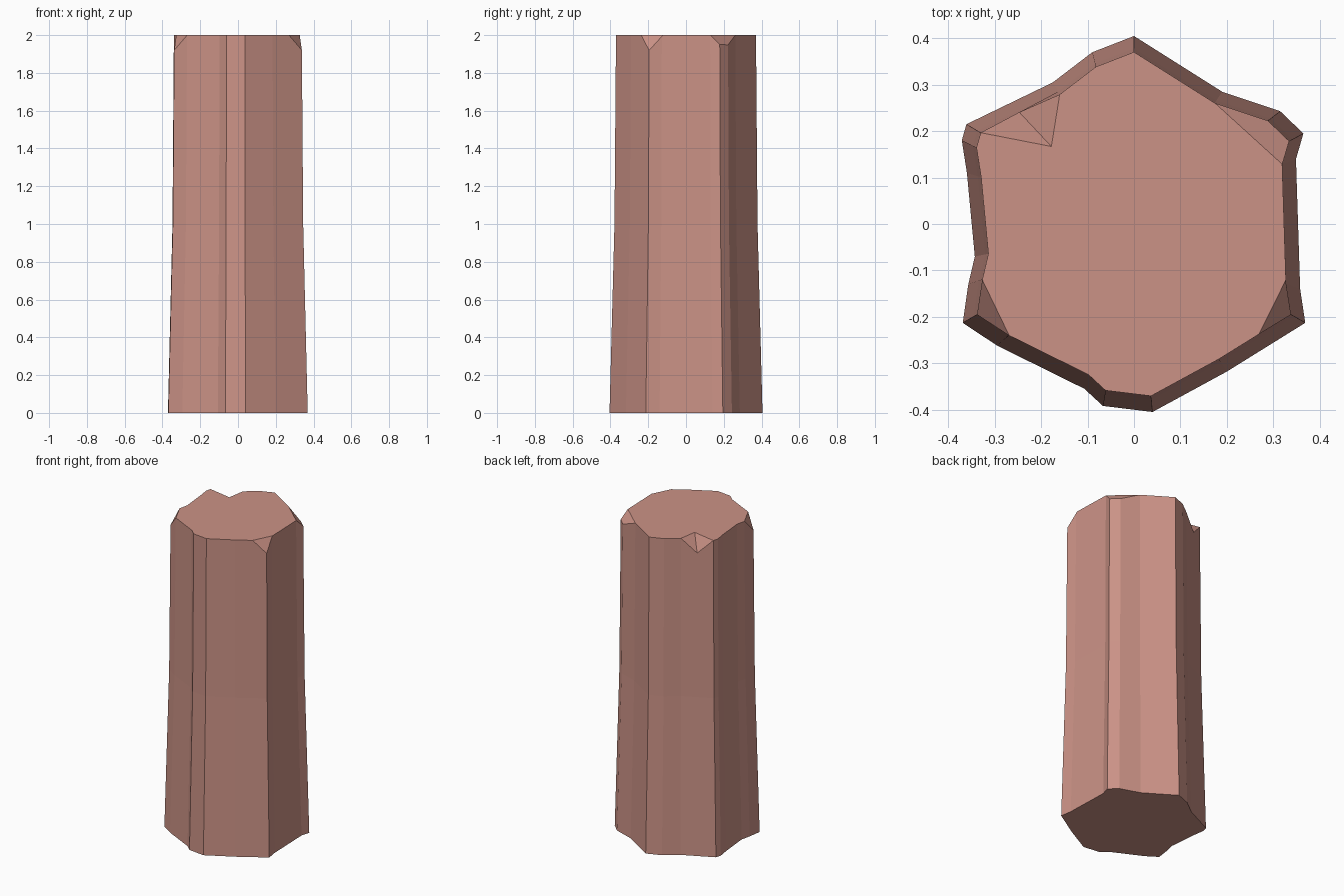
import bpy, bmesh
from mathutils import Vector

if "Cube" in bpy.data.objects:
    bpy.data.objects.remove(bpy.data.objects["Cube"])

# Ground outline of the weathered stone column
outline = [(0, .405), (.19, .285), (.315, .243), (.365, .195), (.349, .14),
           (.358, -.14), (.369, -.213), (.20, -.318), (.04, -.405),
           (-.067, -.392), (-.107, -.355), (-.295, -.262), (-.369, -.213),
           (-.357, -.13), (-.343, -.07), (-.36, .11), (-.371, .18),
           (-.361, .215), (-.175, .305), (-.09, .37)]
levels = [(0, 1), (1, .935), (2, .915)]   # height, taper scale
n = len(outline)
notch_side = 17                           # side holding the bite in the rim

bm = bmesh.new()
rings = [[bm.verts.new((x * s, y * s, z)) for x, y in outline] for z, s in levels]
bm.faces.new(rings[0])

# Rim notch: inner point on the top, low point on the side
a, b = rings[2][notch_side], rings[2][notch_side + 1]
inner = bm.verts.new((-.178, .167, 2))
low = bm.verts.new((a.co + b.co) / 2 + Vector((-.002, .003, -.085)))
bm.faces.new((a, inner, low))
bm.faces.new((inner, b, low))

# Sides and top
for lower, upper in zip(rings, rings[1:]):
    for i in range(n):
        j = (i + 1) % n
        if upper is rings[2] and i == notch_side:
            bm.faces.new((lower[i], lower[j], b, low, a))
        else:
            bm.faces.new((lower[i], lower[j], upper[j], upper[i]))
bm.faces.new(rings[2][:notch_side + 1] + [inner] + rings[2][notch_side + 1:])
bmesh.ops.recalc_face_normals(bm, faces=bm.faces[:])


# Chipped corners: slice along a plane and close the cut
def chip(p, q, r):
    p, q, r = Vector(p), Vector(q), Vector(r)
    normal = (q - p).cross(r - p).normalized()
    if normal.z < 0:
        normal.negate()
    bmesh.ops.bisect_plane(bm, geom=bm.verts[:] + bm.edges[:] + bm.faces[:],
                           dist=1e-4, plane_co=p, plane_no=normal, clear_outer=True)
    bmesh.ops.holes_fill(bm, edges=[e for e in bm.edges if e.is_boundary], sides=0)


chip((.175, .26, 2), (.318, .13, 2), (.31, .201, 1.95))
chip((.325, -.125, 2), (.272, -.232, 2), (.338, -.195, 1.92))
chip((-.327, -.12, 2), (-.27, -.238, 2), (-.338, -.195, 1.92))
bmesh.ops.recalc_face_normals(bm, faces=bm.faces[:])

mesh = bpy.data.meshes.new("stone_column")
bm.to_mesh(mesh)
bm.free()
column = bpy.data.objects.new("stone_column", mesh)
bpy.context.collection.objects.link(column)

mat = bpy.data.materials.new("reddish_stone")
mat.diffuse_color = (.6, .29, .24, 1)
mat.use_nodes = True
mat.node_tree.nodes["Principled BSDF"].inputs["Base Color"].default_value = mat.diffuse_color
mesh.materials.append(mat)
